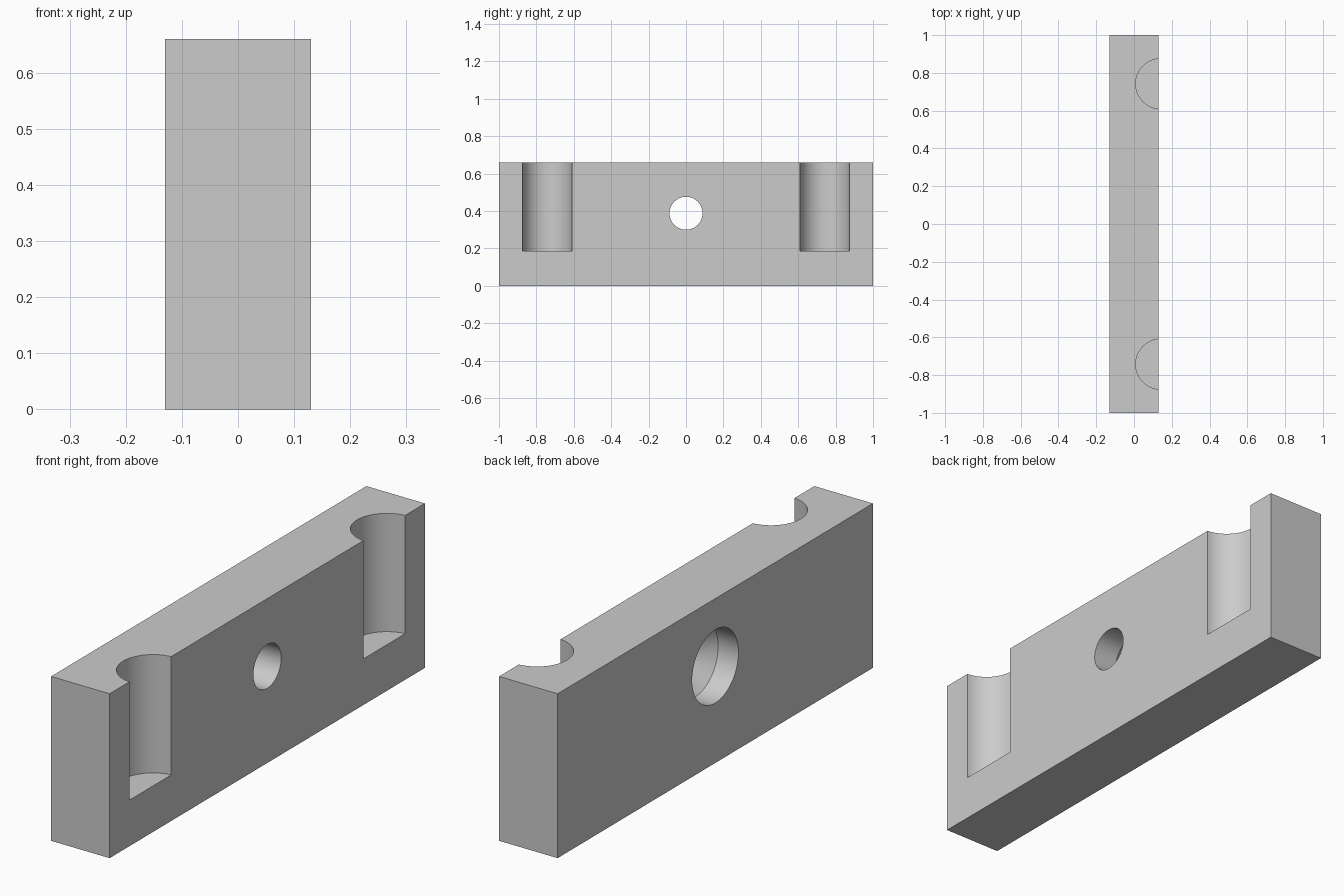
import bpy
import bmesh
from math import radians
from mathutils import Matrix, Vector

if "Cube" in bpy.data.objects:
    bpy.data.objects.remove(bpy.data.objects["Cube"], do_unlink=True)

THICK, LENGTH, HEIGHT = 0.26, 2.0, 0.66

grey = bpy.data.materials.new("plain grey")
grey.use_nodes = True
colour = (0.6, 0.6, 0.6, 1)
grey.diffuse_color = colour
grey.node_tree.nodes["Principled BSDF"].inputs["Base Color"].default_value = colour


def add_object(name, bm):
    bmesh.ops.recalc_face_normals(bm, faces=bm.faces)
    mesh = bpy.data.meshes.new(name)
    bm.to_mesh(mesh)
    bm.free()
    mesh.materials.append(grey)
    obj = bpy.data.objects.new(name, mesh)
    bpy.context.collection.objects.link(obj)
    return obj


def turned_solid(name, profile, matrix, sides=96):
    """Solid of revolution about local z from (radius, height) points."""
    bm = bmesh.new()
    rings = []
    for radius, height in profile:
        ring = bmesh.ops.create_circle(bm, segments=sides, radius=radius,
                                       matrix=Matrix.Translation((0, 0, height)))
        rings.append(ring["verts"])
    for low, high in zip(rings, rings[1:]):
        for i in range(sides):
            j = (i + 1) % sides
            bm.faces.new((low[i], low[j], high[j], high[i]))
    bm.faces.new(rings[0])
    bm.faces.new(rings[-1])
    bm.transform(matrix)
    obj = add_object(name, bm)
    obj.hide_render = True
    return obj


# Rectangular block
bm = bmesh.new()
bmesh.ops.create_cube(bm, size=1)
bmesh.ops.scale(bm, verts=bm.verts, vec=Vector((THICK, LENGTH, HEIGHT)))
bmesh.ops.translate(bm, verts=bm.verts, vec=Vector((0, 0, HEIGHT / 2)))
block = add_object("mounting_block", bm)

# Half-round notches, open at the top and on the right side
cutters = []
for side in (-1, 1):
    cutters.append(turned_solid("notch_cutter", [(0.133, 0.185), (0.133, 0.8)],
                                Matrix.Translation((0.142, side * 0.742, 0))))

# Through hole with a recessed conical seat on the other side
face = -THICK / 2
hole = [(0.147, face - 0.1), (0.147, face + 0.09), (0.088, face + 0.15), (0.088, 0.3)]
cutters.append(turned_solid("screw_hole_cutter", hole,
                            Matrix.Translation((0, 0, 0.388))
                            @ Matrix.Rotation(radians(90), 4, "Y")))

bpy.ops.object.select_all(action="DESELECT")
bpy.context.view_layer.objects.active = block
block.select_set(True)
for cutter in cutters:
    cut = block.modifiers.new("cut", "BOOLEAN")
    cut.operation = "DIFFERENCE"
    cut.solver = "EXACT"
    cut.object = cutter
    bpy.ops.object.modifier_apply(modifier=cut.name)
    bpy.data.objects.remove(cutter, do_unlink=True)

bpy.ops.object.shade_smooth_by_angle(angle=radians(30))
